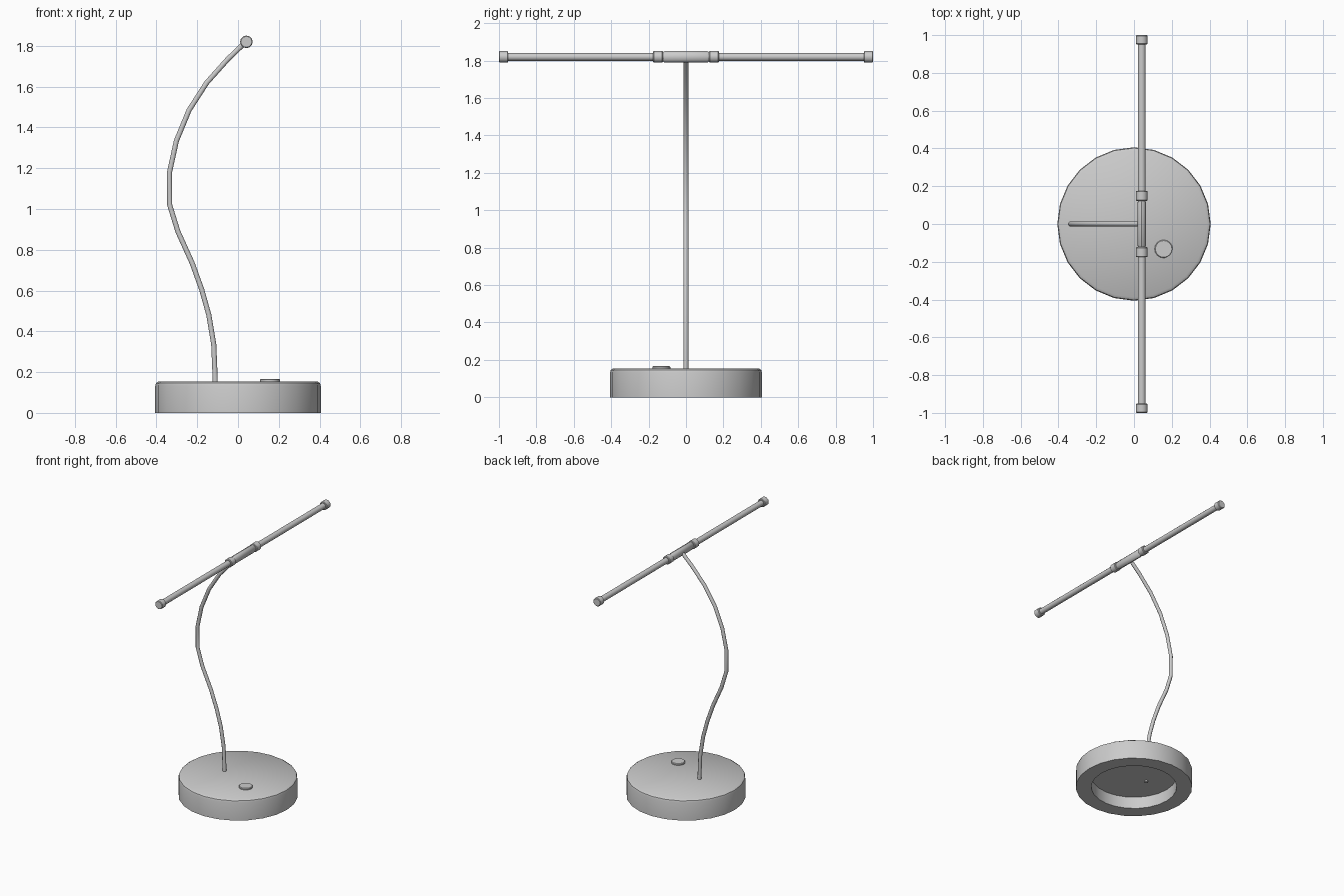
import bpy, bmesh, math
from mathutils import Vector, Matrix

if "Cube" in bpy.data.objects:
    bpy.data.objects.remove(bpy.data.objects["Cube"])


def finish(name, bm, angle=35):
    bmesh.ops.remove_doubles(bm, verts=bm.verts, dist=1e-5)
    bmesh.ops.recalc_face_normals(bm, faces=bm.faces)
    me = bpy.data.meshes.new(name)
    bm.to_mesh(me)
    bm.free()
    ob = bpy.data.objects.new(name, me)
    bpy.context.collection.objects.link(ob)
    bpy.ops.object.select_all(action='DESELECT')
    ob.select_set(True)
    bpy.context.view_layer.objects.active = ob
    bpy.ops.object.shade_smooth_by_angle(angle=math.radians(angle))
    return ob


def lathe(name, profile, sides, matrix=Matrix()):
    """Spin an (r, h) profile around the local z axis."""
    bm = bmesh.new()
    rings = []
    for r, h in profile:
        if r == 0:
            rings.append([bm.verts.new((0, 0, h))] * sides)
        else:
            rings.append([bm.verts.new((r * math.cos(a), r * math.sin(a), h))
                          for a in (2 * math.pi * i / sides for i in range(sides))])
    for lo, hi in zip(rings, rings[1:]):
        for i in range(sides):
            j = (i + 1) % sides
            quad = list(dict.fromkeys((lo[i], lo[j], hi[j], hi[i])))
            bm.faces.new(quad)
    bmesh.ops.transform(bm, matrix=matrix, verts=bm.verts)
    return finish(name, bm)


def tube(name, path, radius, sides):
    """Sweep a round section along a path in the xz plane."""
    bm = bmesh.new()
    pts = [Vector((x, 0, z)) for x, z in path]
    rings = []
    for k, p in enumerate(pts):
        t = (pts[min(k + 1, len(pts) - 1)] - pts[max(k - 1, 0)]).normalized()
        side = Vector((0, 1, 0)).cross(t)
        rings.append([bm.verts.new(p + radius * (math.cos(a) * side + math.sin(a) * Vector((0, 1, 0))))
                      for a in (2 * math.pi * (i + 0.5) / sides for i in range(sides))])
    for lo, hi in zip(rings, rings[1:]):
        for i in range(sides):
            j = (i + 1) % sides
            bm.faces.new((lo[i], lo[j], hi[j], hi[i]))
    bm.faces.new(rings[0])
    bm.faces.new(rings[-1])
    return finish(name, bm, 50)


# Round base, hollow underneath, softened top edge
lathe("base", [(0, 0.09), (0.298, 0.09), (0.298, 0), (0.406, 0), (0.406, 0.132),
               (0.402, 0.146), (0.388, 0.155), (0, 0.155)], 24)

# Switch button
lathe("switch_button", [(0, 0.15), (0.048, 0.15), (0.048, 0.163), (0.044, 0.167), (0, 0.167)],
      16, Matrix.Translation((0.157, -0.132, 0)))

# Curved stem, its foot poking just through the base
tube("stem", [(-0.112, 0.08), (-0.112, 0.17), (-0.119, 0.335), (-0.143, 0.48), (-0.178, 0.605),
              (-0.225, 0.735), (-0.295, 0.89), (-0.335, 1.02), (-0.336, 1.18), (-0.302, 1.335),
              (-0.24, 1.485), (-0.153, 1.62), (-0.05, 1.735), (0.03, 1.812)], 0.0135, 8)

# Lamp head along y
HEAD = Matrix.Translation((0.041, 0, 1.82))
along = {1: HEAD @ Matrix.Rotation(-math.pi / 2, 4, 'X'),
         -1: HEAD @ Matrix.Rotation(math.pi / 2, 4, 'X')}
lathe("head_body", [(0, -0.125), (0.024, -0.125), (0.031, -0.113), (0.031, 0.113),
                    (0.024, 0.125), (0, 0.125)], 12,
      HEAD @ Matrix.Diagonal((0.72, 1, 1, 1)) @ Matrix.Rotation(math.pi / 2, 4, 'X'))


def ring(a, b, r=0.031, c=0.004):
    return [(0, a), (r - c, a), (r, a + c), (r, b - c), (r - c, b), (0, b)]


for s, side in ((1, "back"), (-1, "front")):
    lathe(side + "_light_tube", [(0, 0.11), (0.021, 0.11), (0.021, 0.98), (0, 0.98)], 12, along[s])
    lathe(side + "_collar", ring(0.123, 0.176), 12, along[s])
    lathe(side + "_end_cap", ring(0.951, 1.0), 12, along[s])
